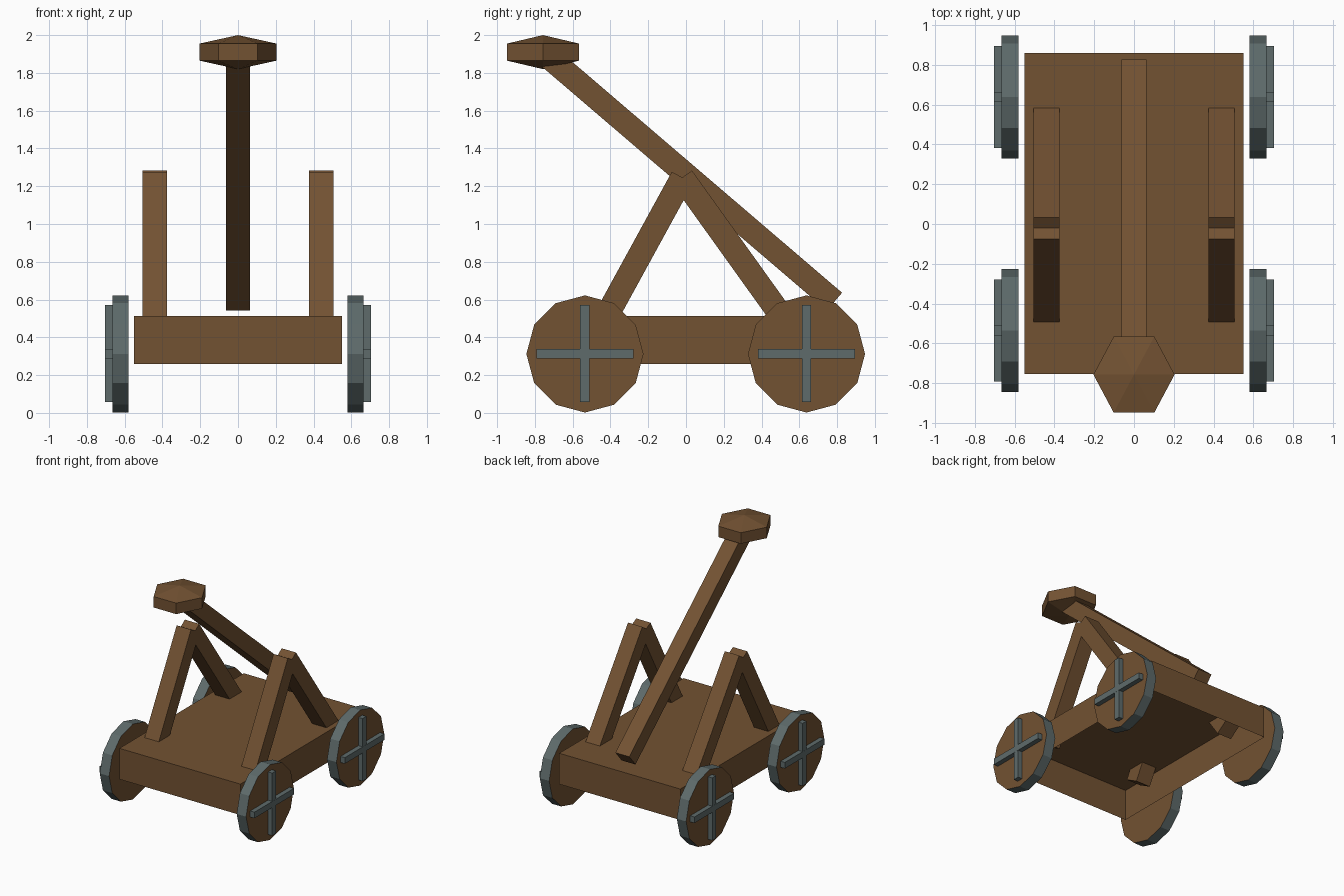
import bpy, bmesh, math
from mathutils import Vector

if "Cube" in bpy.data.objects:
    bpy.data.objects.remove(bpy.data.objects["Cube"])


def material(name, rgb):
    m = bpy.data.materials.new(name)
    m.diffuse_color = (*rgb, 1.0)
    m.use_nodes = True
    m.node_tree.nodes["Principled BSDF"].inputs["Base Color"].default_value = m.diffuse_color
    return m


WOOD = material("brown wood", (0.170, 0.084, 0.032))
IRON = material("grey iron", (0.112, 0.147, 0.147))


def finish(bm, name, mats):
    bmesh.ops.recalc_face_normals(bm, faces=bm.faces)
    me = bpy.data.meshes.new(name)
    bm.to_mesh(me)
    bm.free()
    for m in mats:
        me.materials.append(m)
    ob = bpy.data.objects.new(name, me)
    bpy.context.collection.objects.link(ob)
    return ob


def prism(bm, yz, x0, x1):
    """Extrude a (y, z) outline along x."""
    a = [bm.verts.new((x0, y, z)) for y, z in yz]
    b = [bm.verts.new((x1, y, z)) for y, z in yz]
    n = len(yz)
    bm.faces.new(a)
    bm.faces.new(b[::-1])
    for i in range(n):
        j = (i + 1) % n
        bm.faces.new((a[i], b[i], b[j], a[j]))


def beam(name, p, q, x, width, thick):
    """Square-ended timber between two (y, z) points."""
    p, q = Vector(p), Vector(q)
    d = (q - p).normalized()
    side = Vector((-d.y, d.x)) * thick / 2
    bm = bmesh.new()
    prism(bm, [tuple(v) for v in (p + side, q + side, q - side, p - side)],
          x - width / 2, x + width / 2)
    return finish(bm, name, [WOOD])


def rect(y, z, hy, hz):
    return [(y - hy, z - hz), (y + hy, z - hz), (y + hy, z + hz), (y - hy, z + hz)]


# platform: hollow box, open underneath
bm = bmesh.new()
prism(bm, rect(0.053, 0.387, 0.807, 0.127), -0.55, 0.55)
bmesh.ops.recalc_face_normals(bm, faces=bm.faces)
bottom = [f for f in bm.faces if f.normal.z < -0.9]
bmesh.ops.delete(bm, geom=bottom, context='FACES_ONLY')
me_top = finish(bm, "platform", [WOOD])

for s, side in ((1, "right"), (-1, "left")):
    # A-frame legs, feet poking through the platform
    beam(f"front_leg_{side}", (-0.019, 1.246), (-0.475, 0.413), s * 0.44, 0.13, 0.127)
    beam(f"rear_leg_{side}", (-0.020, 1.246), (0.577, 0.413), s * 0.44, 0.13, 0.127)

    for y, end in ((-0.535, "front"), (0.638, "rear")):
        # wheel: twelve-sided, wooden faces with an iron tyre
        bm = bmesh.new()
        ring = [(y + 0.31 * math.sin(i * math.pi / 6),
                 0.312 + 0.31 * math.cos(i * math.pi / 6)) for i in range(12)]
        prism(bm, ring, s * 0.58, s * 0.665)
        bm.normal_update()
        for f in bm.faces:
            f.material_index = 0 if abs(f.normal.x) > 0.9 else 1
        finish(bm, f"{end}_wheel_{side}", [WOOD, IRON])

        # iron cross on the outer face
        bm = bmesh.new()
        prism(bm, rect(y, 0.314, 0.257, 0.025), s * 0.62, s * 0.704)
        prism(bm, rect(y, 0.314, 0.025, 0.257), s * 0.62, s * 0.703)
        finish(bm, f"{end}_wheel_cross_{side}", [IRON])

# throwing arm
beam("throwing_arm", (0.786, 0.589), (-0.725, 1.882), 0, 0.126, 0.124)

# bucket: faceted six-sided head with shallow points above and below
bm = bmesh.new()
cy, cz = -0.757, 1.91
rings = []
for dz in (-0.045, 0.045):
    rings.append([bm.verts.new((0.204 * math.cos(i * math.pi / 3),
                                cy + 0.221 * math.sin(i * math.pi / 3),
                                cz + dz)) for i in range(6)])
low = bm.verts.new((0, cy, cz - 0.09))
high = bm.verts.new((0, cy, cz + 0.09))
for i in range(6):
    j = (i + 1) % 6
    bm.faces.new((rings[0][i], rings[0][j], rings[1][j], rings[1][i]))
    bm.faces.new((rings[1][i], rings[1][j], high))
    bm.faces.new((rings[0][j], rings[0][i], low))
finish(bm, "bucket", [WOOD])
